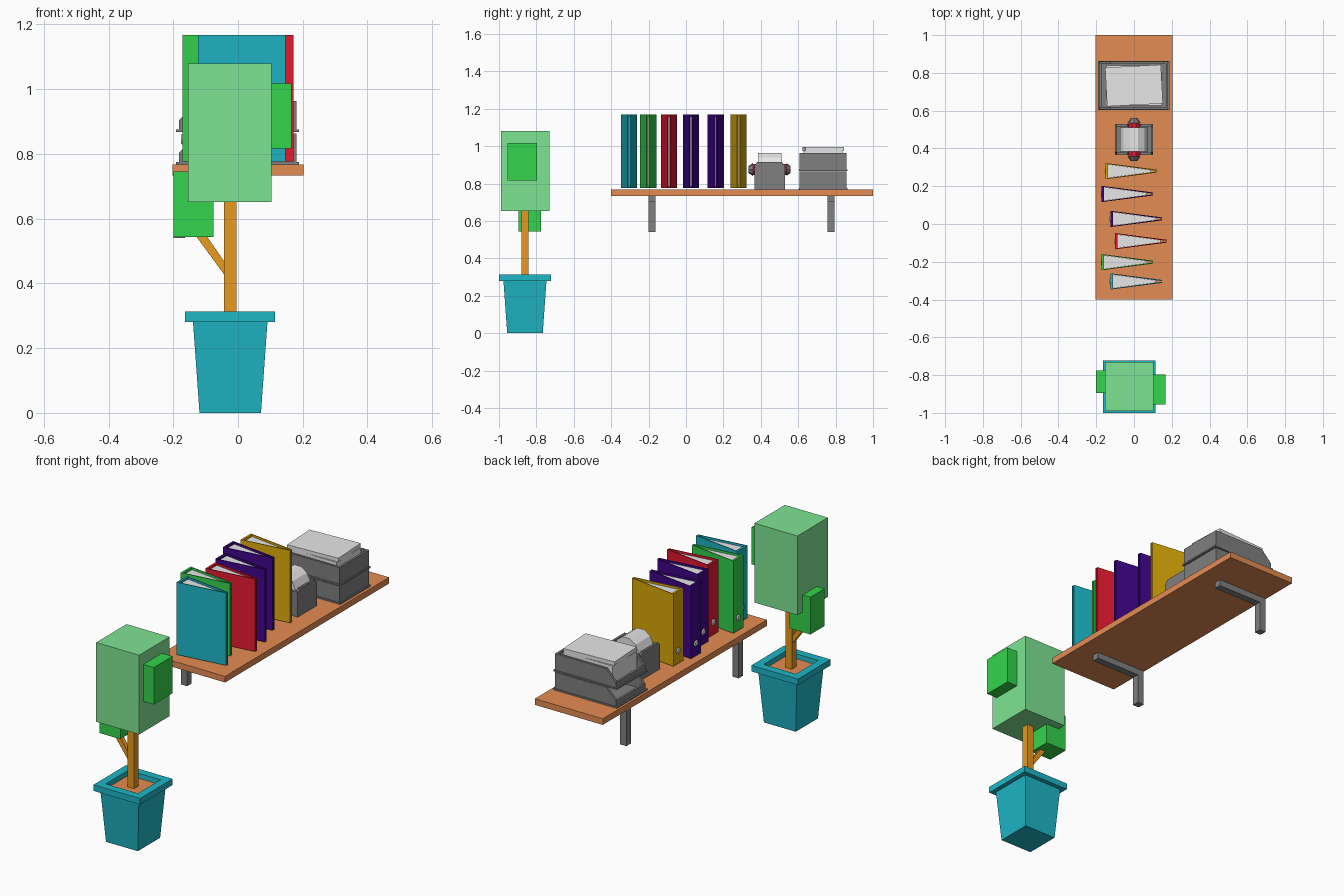
import bpy, bmesh, math
from mathutils import Matrix, Vector

if "Cube" in bpy.data.objects:
    bpy.data.objects.remove(bpy.data.objects["Cube"])


def lin(c):
    c /= 255
    return c / 12.92 if c <= 0.04045 else ((c + 0.055) / 1.055) ** 2.4


def material(name, r, g, b):
    m = bpy.data.materials.new(name)
    m.diffuse_color = (lin(r), lin(g), lin(b), 1)
    m.use_nodes = True
    m.node_tree.nodes["Principled BSDF"].inputs["Base Color"].default_value = m.diffuse_color
    return m


WOOD = material("shelf brown", 228, 140, 82)
TEAL = material("teal", 30, 182, 198)
LEAF = material("light leaf green", 127, 228, 147)
GREEN = material("bright green", 52, 212, 76)
TRUNK = material("ochre bark", 232, 154, 32)
GREY = material("dark grey", 128, 128, 128)
PAPER = material("paper", 236, 236, 236)
PURPLE = material("purple", 64, 4, 138)
RED = material("red", 230, 26, 48)
YELLOW = material("yellow", 222, 171, 8)


def finish(name, bm, mat):
    bmesh.ops.recalc_face_normals(bm, faces=bm.faces[:])
    me = bpy.data.meshes.new(name)
    bm.to_mesh(me)
    bm.free()
    me.materials.append(mat)
    ob = bpy.data.objects.new(name, me)
    bpy.context.collection.objects.link(ob)
    return ob


def box(name, x, y, z, mat, turn=0):
    """Box from (low, high) ranges, optionally turned about its own z axis."""
    bm = bmesh.new()
    size = [r[1] - r[0] for r in (x, y, z)]
    mid = [(r[1] + r[0]) / 2 for r in (x, y, z)]
    m = Matrix.Translation(mid) @ Matrix.Rotation(turn, 4, 'Z') @ Matrix.Diagonal((*size, 1))
    bmesh.ops.create_cube(bm, size=1, matrix=m)
    return finish(name, bm, mat)


def prism(name, pts, axis, lo, hi, mat):
    """Extrude a 2D outline: axis 'z' takes (x, y), 'y' takes (x, z), 'x' takes (y, z)."""
    place = {'x': lambda a, b, t: (t, a, b),
             'y': lambda a, b, t: (a, t, b),
             'z': lambda a, b, t: (a, b, t)}[axis]
    bm = bmesh.new()
    face = bm.faces.new([bm.verts.new(place(a, b, lo)) for a, b in pts])
    ext = bmesh.ops.extrude_face_region(bm, geom=[face], use_keep_orig=True)
    verts = [g for g in ext["geom"] if isinstance(g, bmesh.types.BMVert)]
    bmesh.ops.translate(bm, verts=verts, vec=Vector(place(0, 0, hi - lo)))
    return finish(name, bm, mat)


def cone(name, at, axis, r1, r2, depth, mat):
    """Eight-sided cone frustum, r1 at the back and r2 at the end the axis points to."""
    bm = bmesh.new()
    m = Matrix.Translation(at) @ Vector(axis).to_track_quat('Z', 'Y').to_matrix().to_4x4()
    bmesh.ops.create_cone(bm, cap_ends=True, segments=8, radius1=r1, radius2=r2, depth=depth, matrix=m)
    return finish(name, bm, mat)


def ngon(cx, cy, rx, ry, n):
    return [(cx + rx * math.cos((i + .5) * math.tau / n),
             cy + ry * math.sin((i + .5) * math.tau / n)) for i in range(n)]


# Shelf board and its two L brackets
box("shelf_board", (-.203, .203), (-.4, 1), (.734, .767), WOOD)
for i, y in enumerate((-.182, .775)):
    prism(f"bracket_{i + 1}", [(-.2, .54), (-.163, .54), (-.163, .7), (.1, .7), (.1, .734), (-.2, .734)],
          'y', y - .019, y + .019, GREY)

# Plant pot: square rings of (half width, height) joined into one shell
PX, PY = -.024, -.861
bm = bmesh.new()
rings = []
for h, z in ((.095, 0), (.115, .28), (.139, .28), (.139, .313), (.096, .313), (.093, .26)):
    rings.append([bm.verts.new((PX + sx * h, PY + sy * h, z))
                  for sx, sy in ((-1, -1), (1, -1), (1, 1), (-1, 1))])
for a, b in zip(rings, rings[1:]):
    for k in range(4):
        bm.faces.new((a[k], a[(k + 1) % 4], b[(k + 1) % 4], b[k]))
bm.faces.new(rings[0])
bm.faces.new(rings[-1])
finish("plant_pot", bm, TEAL)
box("soil", (PX - .093, PX + .093), (PY - .093, PY + .093), (.262, .288), WOOD)

# Trunk, branch and block foliage
box("trunk", (-.043, -.005), (PY - .019, PY + .019), (.28, .7), TRUNK)
prism("branch", [(-.03, .41), (-.03, .45), (-.11, .565), (-.14, .56)], 'y', PY - .013, PY + .013, TRUNK)
box("foliage_main", (-.154, .103), (-.99, -.731), (.652, 1.08), LEAF)
box("foliage_low", (-.2, -.076), (-.896, -.776), (.543, .745), GREEN)
box("foliage_side", (.06, .166), (-.955, -.796), (.817, 1.017), GREEN)

# Ring binders: U-shaped cover, paper wedge and finger ring in the spine
L = .271
for i, (x, y, mat) in enumerate(((-.124, -.304, TEAL), (-.171, -.202, GREEN), (-.1, -.091, RED),
                                 (-.124, .027, PURPLE), (-.171, .159, PURPLE), (-.15, .28, YELLOW))):
    half = [(0, .043), (L, .008), (L, .002), (.012, .0375)]
    cover = half + [(a, -b) for a, b in reversed(half)]
    prism(f"binder_cover_{i + 1}", [(x + a, y + b) for a, b in cover], 'z', .777, 1.168, mat)
    wedge = [(.012, .0365), (L - .03, .0055), (L - .03, -.0055), (.012, -.0365)]
    prism(f"binder_paper_{i + 1}", [(x + a, y + b) for a, b in wedge], 'z', .785, 1.157, PAPER)
    cone(f"binder_finger_ring_{i + 1}", (x, y, .845), (-1, 0, 0), .024, .012, .009, PAPER)

# Two stacked letter trays: base plate, sloped side walls, back wall and low front lip
TY = .733
for i, z in enumerate((.767, .867)):
    n = f"tray_{i + 1}_"
    box(n + "base", (-.191, .188), (TY - .13, TY + .13), (z, z + .008), GREY)
    side = [(-.183, z), (.181, z), (.181, z + .096), (-.125, z + .096), (-.183, z + .036)]
    for s, label in ((-1, "side_near"), (1, "side_far")):
        c = TY + s * .12
        prism(n + label, side, 'y', c - .006, c + .006, GREY)
    box(n + "back", (.169, .181), (TY - .12, TY + .12), (z, z + .096), GREY)
    box(n + "lip", (-.183, -.171), (TY - .12, TY + .12), (z, z + .036), GREY)
box("paper_stack", (-.148, .148), (TY - .105, TY + .105), (.875, .975), PAPER)
box("paper_top", (-.148, .148), (TY - .103, TY + .103), (.975, .995), PAPER, math.radians(3))

# Rotary card holder: open case, notched sides, card drum, axle and tapered knobs
CY, CZ = .447, .875
box("card_case_floor", (-.1, .1), (CY - .082, CY + .082), (.767, .78), GREY)
end = [(-.082, .767), (.082, .767), (.082, .893), (.066, .915), (-.066, .915), (-.082, .893)]
for s, label in ((-1, "left"), (1, "right")):
    c = s * .095
    prism(f"card_case_end_{label}", [(CY + a, b) for a, b in end], 'x', c - .006, c + .006, GREY)
    notch = [(-.1, .767), (.1, .767), (.1, .9), (.034, .9), (.034, CZ), (.015, .845),
             (-.015, .845), (-.034, CZ), (-.034, .9), (-.1, .9)]
    c = CY + s * .075
    prism(f"card_case_side_{label}", notch, 'y', c - .007, c + .007, GREY)
    cone(f"card_knob_{label}", (0, CY + s * .101, CZ), (0, s, 0), .035, .018, .024, GREY)
prism("card_axle", ngon(0, CZ, .031, .031, 8), 'y', CY - .09, CY + .09, RED)
prism("card_drum", ngon(0, CZ, .078, .092, 12), 'y', CY - .063, CY + .063, PAPER)
